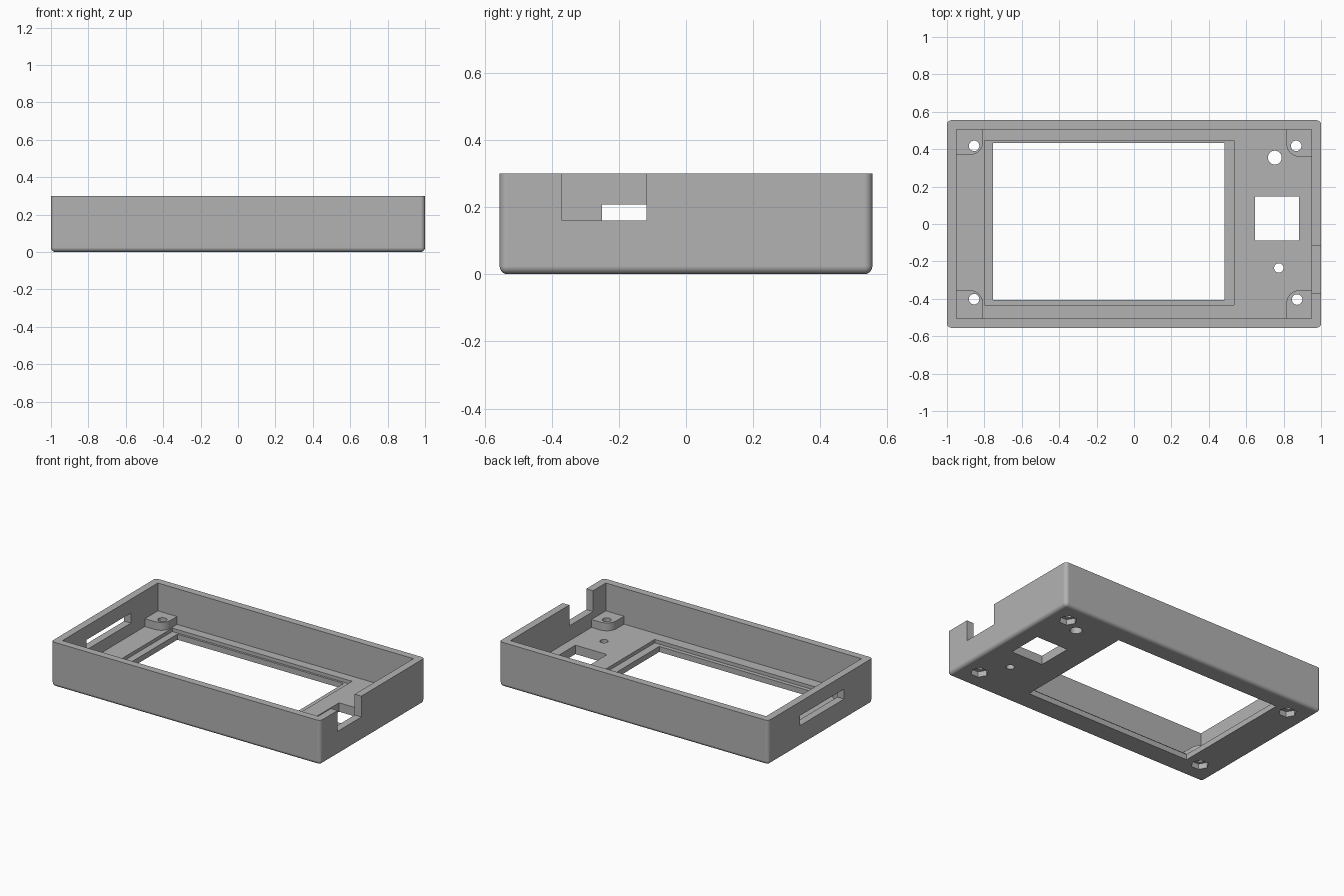
import bpy
import bmesh
from math import pi, cos, sin

cube = bpy.data.objects.get("Cube")
if cube:
    bpy.data.objects.remove(cube, do_unlink=True)

grey = bpy.data.materials.new("plain_grey")
grey.use_nodes = True
grey.diffuse_color = (0.448, 0.448, 0.448, 1)
grey.node_tree.nodes["Principled BSDF"].inputs["Base Color"].default_value = grey.diffuse_color


def prism(name, outline, z0, z1):
    """Extrude a closed outline from z0 up to z1."""
    bm = bmesh.new()
    face = bm.faces.new([bm.verts.new((x, y, z0)) for x, y in outline])
    top = bmesh.ops.extrude_face_region(bm, geom=[face])["geom"]
    verts = [v for v in top if isinstance(v, bmesh.types.BMVert)]
    bmesh.ops.translate(bm, verts=verts, vec=(0, 0, z1 - z0))
    bmesh.ops.recalc_face_normals(bm, faces=bm.faces)
    mesh = bpy.data.meshes.new(name)
    bm.to_mesh(mesh)
    bm.free()
    mesh.materials.append(grey)
    obj = bpy.data.objects.new(name, mesh)
    bpy.context.collection.objects.link(obj)
    return obj


def box(name, x0, x1, y0, y1, z0, z1):
    return prism(name, [(x0, y0), (x1, y0), (x1, y1), (x0, y1)], z0, z1)


def round_prism(name, x, y, r, z0, z1, sides=32):
    ring = [(x + r * cos(2 * pi * i / sides), y + r * sin(2 * pi * i / sides))
            for i in range(sides)]
    return prism(name, ring, z0, z1)


def apply_modifier(obj, mod):
    bpy.ops.object.select_all(action='DESELECT')
    bpy.context.view_layer.objects.active = obj
    obj.select_set(True)
    bpy.ops.object.modifier_apply(modifier=mod.name)


def combine(target, tool, operation='DIFFERENCE'):
    tool.hide_render = True
    mod = target.modifiers.new(operation, 'BOOLEAN')
    mod.operation = operation
    mod.solver = 'EXACT'
    mod.object = tool
    apply_modifier(target, mod)
    bpy.data.objects.remove(tool, do_unlink=True)


W, D, H = 1.0, 0.555, 0.3
FLOOR, LEDGE, BOSS_TOP = 0.06, 0.037, 0.113
IN_X, IN_Y = 0.95, 0.506

# Outer case, rounded everywhere except around the open rim
case = box("open_case", -W, W, -D, D, 0, H)
bm = bmesh.new()
bm.from_mesh(case.data)
edges = [e for e in bm.edges if min(v.co.z for v in e.verts) < 0.01]
bmesh.ops.bevel(bm, geom=edges, offset=0.024, segments=6, profile=0.5, affect='EDGES')
bm.to_mesh(case.data)
bm.free()

# Hollow interior
combine(case, box("interior", -IN_X, IN_X, -IN_Y, IN_Y, FLOOR, 1))

# Corner screw bosses: inner corner position and screw position
corners = [(-0.807, 0.369, -0.855, 0.418), (0.815, 0.359, 0.867, 0.418),
           (-0.807, -0.354, -0.855, -0.402), (0.815, -0.354, 0.872, -0.404)]
for bx, by, hx, hy in corners:
    sx, sy = (1 if bx > 0 else -1), (1 if by > 0 else -1)
    r = 0.07
    arc = [(bx + sx * r * (1 - cos(a)), by + sy * r * (1 - sin(a)))
           for a in (pi / 2 * i / 8 for i in range(9))]
    ex, ey = sx * (IN_X + 0.02), sy * (IN_Y + 0.02)
    outline = arc + [(ex, by), (ex, ey), (bx, ey)]
    combine(case, prism("screw_boss", outline, FLOOR - 0.02, BOSS_TOP), 'UNION')

# Screw holes with hexagonal nut pockets underneath
for bx, by, hx, hy in corners:
    combine(case, round_prism("screw_hole", hx, hy, 0.028, -0.1, 0.2))
    combine(case, round_prism("nut_pocket", hx, hy, 0.055, -0.1, 0.037, 6))

# Display ledge and window
combine(case, box("display_recess", -0.8, 0.535, -0.433, 0.446, LEDGE, 0.2))
combine(case, box("display_window", -0.753, 0.483, -0.406, 0.432, -0.1, 0.2))

# Square opening and two round holes beside the display
combine(case, box("square_opening", 0.648, 0.883, -0.088, 0.147, -0.1, 0.2))
combine(case, round_prism("large_hole", 0.753, 0.355, 0.037, -0.1, 0.2))
combine(case, round_prism("small_hole", 0.774, -0.235, 0.025, -0.1, 0.2))

# Notch in the +x wall and slot in the -x wall
combine(case, box("cable_notch", 0.93, 1.1, -0.37, -0.118, 0.16, 0.5))
combine(case, box("card_slot", -1.1, -0.93, -0.25, 0.22, 0.14, 0.207))

# Smooth rounded edges, keep flat walls flat
bpy.ops.object.select_all(action='DESELECT')
bpy.context.view_layer.objects.active = case
case.select_set(True)
bpy.ops.object.shade_smooth_by_angle(angle=pi / 6)
normals = case.modifiers.new("flat_walls", 'WEIGHTED_NORMAL')
normals.keep_sharp = True
